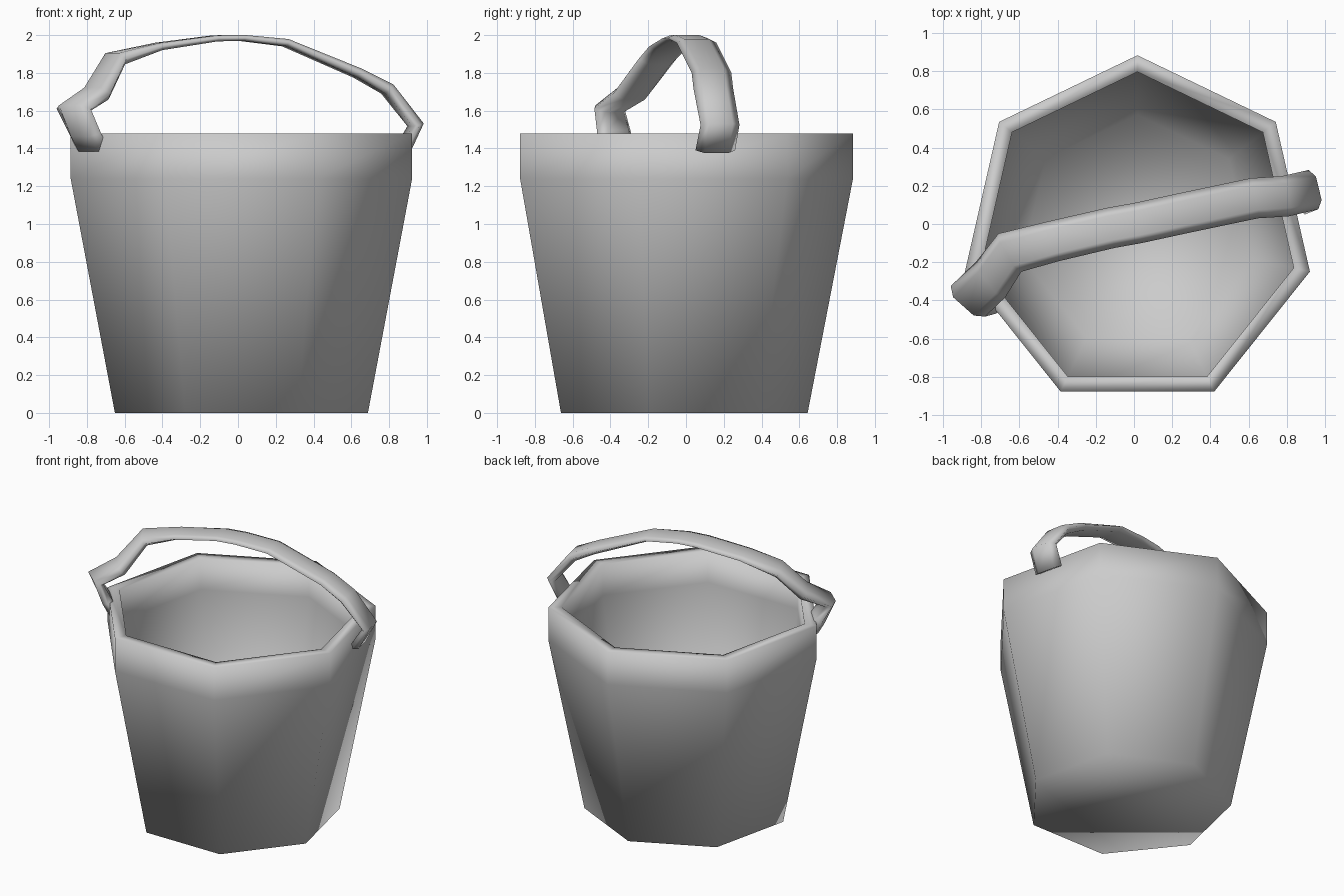
import bpy, bmesh, math
from mathutils import Vector

if "Cube" in bpy.data.objects:
    bpy.data.objects.remove(bpy.data.objects["Cube"])


def build(name, rings):
    """Skin a list of equal-sized point rings, cap both ends, shade smooth."""
    bm = bmesh.new()
    loops = [[bm.verts.new(p) for p in ring] for ring in rings]
    n = len(loops[0])
    for a, b in zip(loops, loops[1:]):
        for i in range(n):
            j = (i + 1) % n
            bm.faces.new((a[i], a[j], b[j], b[i]))
    bm.faces.new(loops[0])
    bm.faces.new(loops[-1])
    bmesh.ops.recalc_face_normals(bm, faces=bm.faces)
    for f in bm.faces:
        f.smooth = True
    mesh = bpy.data.meshes.new(name)
    bm.to_mesh(mesh)
    bm.free()
    obj = bpy.data.objects.new(name, mesh)
    bpy.context.collection.objects.link(obj)
    return obj


# Seven-sided bucket: outer wall, straight collar, rim, inner wall and floor
def heptagon(r, z, cx=0.018, cy=-0.043):
    angles = [math.pi / 2 + i * math.tau / 7 for i in range(7)]
    return [(cx + r * math.cos(a), cy + r * math.sin(a), z) for a in angles]


profile = [(0.687, 0), (0.927, 1.24), (0.927, 1.48), (0.84, 1.48),
           (0.84, 1.25), (0.615, 0.08)]
build("bucket", [heptagon(r, z) for r, z in profile])

# Bent strap handle: centre, half-width direction (x, y), half thickness
path = [
    ((0.87, 0.155, 1.39), (-0.025, 0.105), 0.03),
    ((0.94, 0.18, 1.525), (-0.025, 0.103), 0.03),
    ((0.79, 0.145, 1.715), (-0.02, 0.105), 0.032),
    ((0.63, 0.135, 1.80), (-0.02, 0.105), 0.026),
    ((0.25, 0.055, 1.96), (-0.02, 0.105), 0.02),
    ((0.02, 0.005, 1.985), (-0.02, 0.105), 0.016),
    ((-0.12, -0.02, 1.983), (-0.02, 0.105), 0.016),
    ((-0.42, -0.09, 1.94), (-0.025, 0.105), 0.02),
    ((-0.65, -0.15, 1.875), (-0.06, 0.10), 0.035),
    ((-0.75, -0.29, 1.69), (-0.075, 0.095), 0.04),
    ((-0.87, -0.405, 1.61), (-0.09, 0.08), 0.04),
    ((-0.81, -0.38, 1.48), (-0.085, 0.09), 0.035),
    ((-0.77, -0.36, 1.40), (-0.085, 0.09), 0.035),
]
section = [(1, 0), (0.6, 1), (-0.6, 1), (-1, 0), (-0.6, -1), (0.6, -1)]
rings = []
for i, (c, w, t) in enumerate(path):
    before = Vector(path[max(i - 1, 0)][0])
    after = Vector(path[min(i + 1, len(path) - 1)][0])
    across = Vector((w[0], w[1], 0))
    normal = (after - before).cross(across).normalized() * t
    rings.append([Vector(c) + across * u + normal * v for u, v in section])
build("handle", rings)
